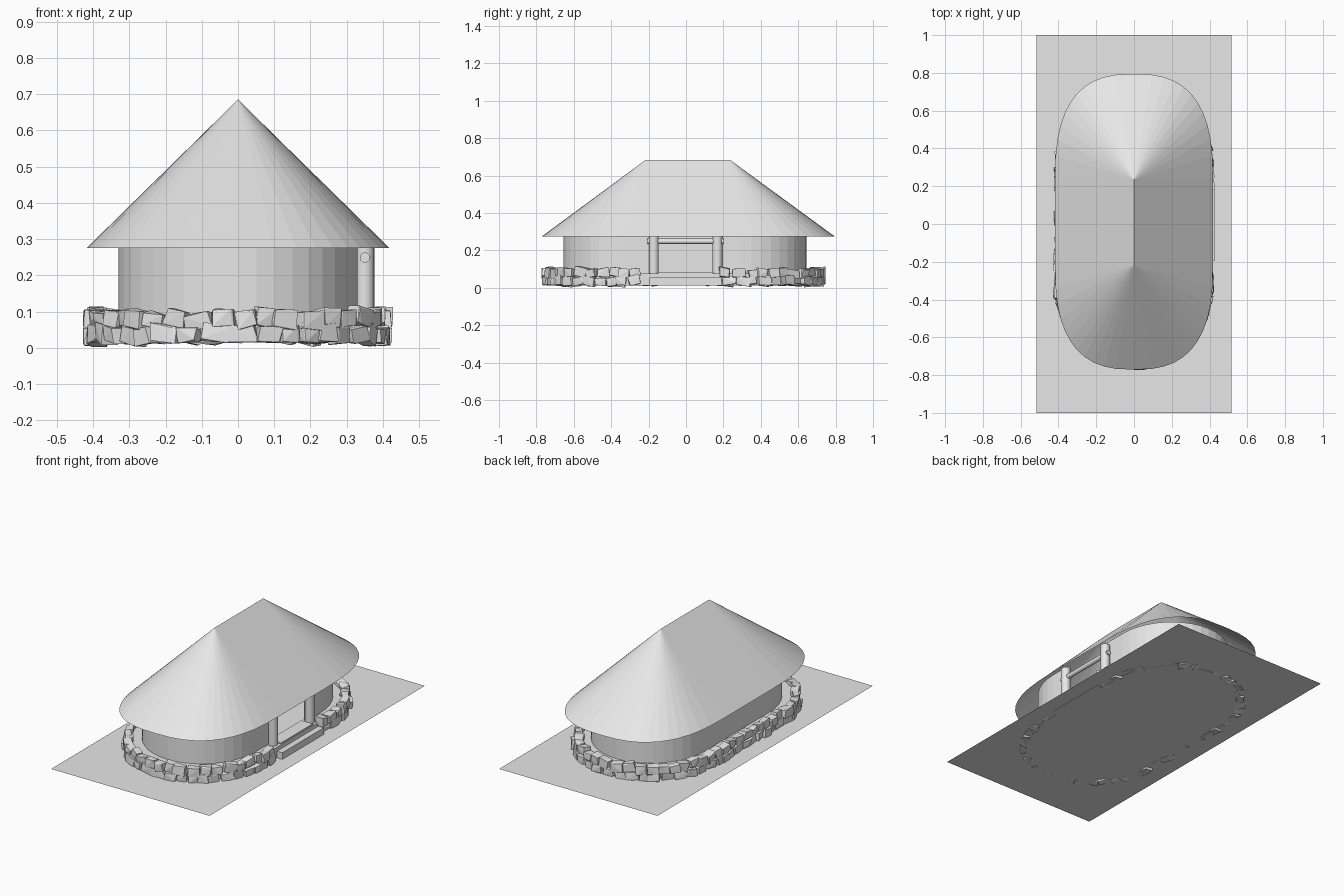
import bpy, bmesh, math, random
from mathutils import Vector, Matrix

random.seed(7)
old = bpy.data.objects.get("Cube")
if old:
    bpy.data.objects.remove(old, do_unlink=True)

grey = bpy.data.materials.new("plain_grey")
grey.use_nodes = True
COLOUR = (0.8, 0.8, 0.8, 1)
grey.diffuse_color = COLOUR
grey.node_tree.nodes["Principled BSDF"].inputs["Base Color"].default_value = COLOUR

GROUND = 0.016
DOOR = 0.17


def finish(name, bm, fix_normals=True):
    if fix_normals:
        bmesh.ops.recalc_face_normals(bm, faces=bm.faces[:])
    mesh = bpy.data.meshes.new(name)
    bm.to_mesh(mesh)
    bm.free()
    mesh.materials.append(grey)
    obj = bpy.data.objects.new(name, mesh)
    bpy.context.collection.objects.link(obj)
    return obj


def end_arc(a, b, straight, power, segs, sign):
    """Rounded end of the long outline, running anticlockwise."""
    pts = []
    for i in range(segs + 1):
        t = math.pi * i / segs
        c, s = math.cos(t), max(0.0, math.sin(t))
        x = math.copysign(abs(c) ** (2 / power), c) * a
        y = s ** (2 / power) * b + straight
        pts.append(Vector((sign * x, sign * y, 0)))
    return pts


def oval(a, b, straight, power=2.0, segs=20):
    return (end_arc(a, b, straight, power, segs, 1)
            + end_arc(a, b, straight, power, segs, -1))


def box(name, x0, x1, y0, y1, z0, z1):
    bm = bmesh.new()
    size = Vector((x1 - x0, y1 - y0, z1 - z0))
    mid = Vector((x0 + x1, y0 + y1, z0 + z1)) / 2
    bmesh.ops.create_cube(bm, size=1, matrix=Matrix.Translation(mid) @ Matrix.Diagonal(size.to_4d()))
    return finish(name, bm)


def rod(name, start, end, radius):
    start, end = Vector(start), Vector(end)
    axis = end - start
    turn = axis.to_track_quat('Z', 'Y').to_matrix().to_4x4()
    bm = bmesh.new()
    bmesh.ops.create_cone(bm, cap_ends=True, segments=20, radius1=radius, radius2=radius,
                          depth=axis.length, matrix=Matrix.Translation((start + end) / 2) @ turn)
    obj = finish(name, bm)
    for poly in obj.data.polygons:
        poly.use_smooth = len(poly.vertices) == 4
    return obj


# Ground sheet
bm = bmesh.new()
bmesh.ops.create_grid(bm, x_segments=1, y_segments=1, size=1,
                      matrix=Matrix.Translation((0, 0, GROUND)) @ Matrix.Diagonal((0.515, 1, 1, 1)))
finish("ground_sheet", bm, False)

# Raised floor
bm = bmesh.new()
base = bm.faces.new([bm.verts.new(p + Vector((0, -0.01, GROUND - 0.002))) for p in oval(0.39, 0.40, 0.32)])
top = bmesh.ops.extrude_face_region(bm, geom=[base])
bmesh.ops.translate(bm, vec=(0, 0, 0.064),
                    verts=[v for v in top["geom"] if isinstance(v, bmesh.types.BMVert)])
if not base.is_valid:
    bmesh.ops.holes_fill(bm, edges=bm.edges[:])
finish("raised_floor", bm)

# Wall, open at the doorway on the +x side
path = oval(0.33, 0.35, 0.30)
path = [Vector((0.33, DOOR, 0))] + path + [Vector((0.33, -DOOR, 0))]
bm = bmesh.new()
rows = [[bm.verts.new((p.x, p.y - 0.005, z)) for p in path] for z in (GROUND, 0.335)]
for i in range(len(path) - 1):
    bm.faces.new((rows[0][i], rows[0][i + 1], rows[1][i + 1], rows[1][i]))
wall = finish("wall", bm, False)
thick = wall.modifiers.new("thickness", 'SOLIDIFY')
thick.thickness = 0.015
thick.offset = -1

# Hipped roof with a fan of facets round each end
bm = bmesh.new()
ridge = []
arcs = []
for sign in (1, -1):
    ridge.append(bm.verts.new((0, sign * 0.225 + 0.01, 0.685)))
    pts = end_arc(0.418, 0.56, 0.223, 2.65, 22, sign)
    arcs.append([bm.verts.new((p.x, p.y + 0.012, 0.275)) for p in pts])
for peak, arc in zip(ridge, arcs):
    for v, w in zip(arc, arc[1:]):
        bm.faces.new((v, w, peak))
bm.faces.new((arcs[0][-1], arcs[1][0], ridge[1], ridge[0]))
bm.faces.new((arcs[1][-1], arcs[0][0], ridge[0], ridge[1]))
finish("roof", bm, False)

# Doorway posts, crossbeam and steps
for side, y in (("left", DOOR), ("right", -DOOR)):
    rod("door_post_" + side, (0.35, y - 0.002, GROUND), (0.35, y - 0.002, 0.305), 0.026)
rod("door_beam", (0.35, -0.205, 0.249), (0.35, 0.2, 0.249), 0.014)
box("lower_step", 0.33, 0.425, -0.195, 0.19, GROUND - 0.002, 0.055)
box("upper_step", 0.31, 0.385, -0.15, 0.145, GROUND, 0.085)


# Dry stone kerb: two courses of rough blocks
def add_stone(bm, centre, angle, size):
    turn = Matrix.Rotation(angle + random.uniform(-0.15, 0.15), 3, 'Z')
    tilt = Matrix.Rotation(random.uniform(-0.2, 0.2), 3, 'Y')
    verts = []
    for sx in (-1, 1):
        for sy in (-1, 1):
            for sz in (-1, 1):
                # each corner is chipped into two points
                for cut in range(2):
                    p = Vector((sx, sy, sz))
                    for k in range(3):
                        p[k] *= size[k] / 2 * random.uniform(0.62, 1.05)
                    p = centre + turn @ tilt @ p
                    p.z = max(p.z, 0)
                    verts.append(bm.verts.new(p))
    hull = bmesh.ops.convex_hull(bm, input=verts)
    loose = {g for g in hull["geom_interior"] + hull["geom_unused"] if isinstance(g, bmesh.types.BMVert)}
    bmesh.ops.delete(bm, geom=list(loose), context='VERTS')


loop = oval(0.393, 0.40, 0.33, segs=32)
loop.append(loop[0].copy())
lengths = [(q - p).length for p, q in zip(loop, loop[1:])]
total = sum(lengths)


def along(distance):
    for p, q, d in zip(loop, loop[1:], lengths):
        if distance <= d and d > 0:
            return p.lerp(q, distance / d), math.atan2(q.y - p.y, q.x - p.x)
        distance -= d
    return loop[-1].copy(), math.pi / 2


for course, height in (("lower", 0.037), ("upper", 0.08)):
    bm = bmesh.new()
    travelled = random.uniform(0, 0.03)
    while travelled < total - 0.02:
        width = random.uniform(0.05, 0.078)
        spot, angle = along(travelled + width / 2)
        travelled += width
        if spot.x > 0 and abs(spot.y) < 0.215:
            continue
        spot += Vector((random.uniform(-0.008, 0.008), random.uniform(-0.008, 0.008) - 0.012,
                        height + random.uniform(-0.005, 0.005)))
        add_stone(bm, spot, angle, (width * 1.08, random.uniform(0.042, 0.058), random.uniform(0.045, 0.056)))
    finish(course + "_stones", bm)
